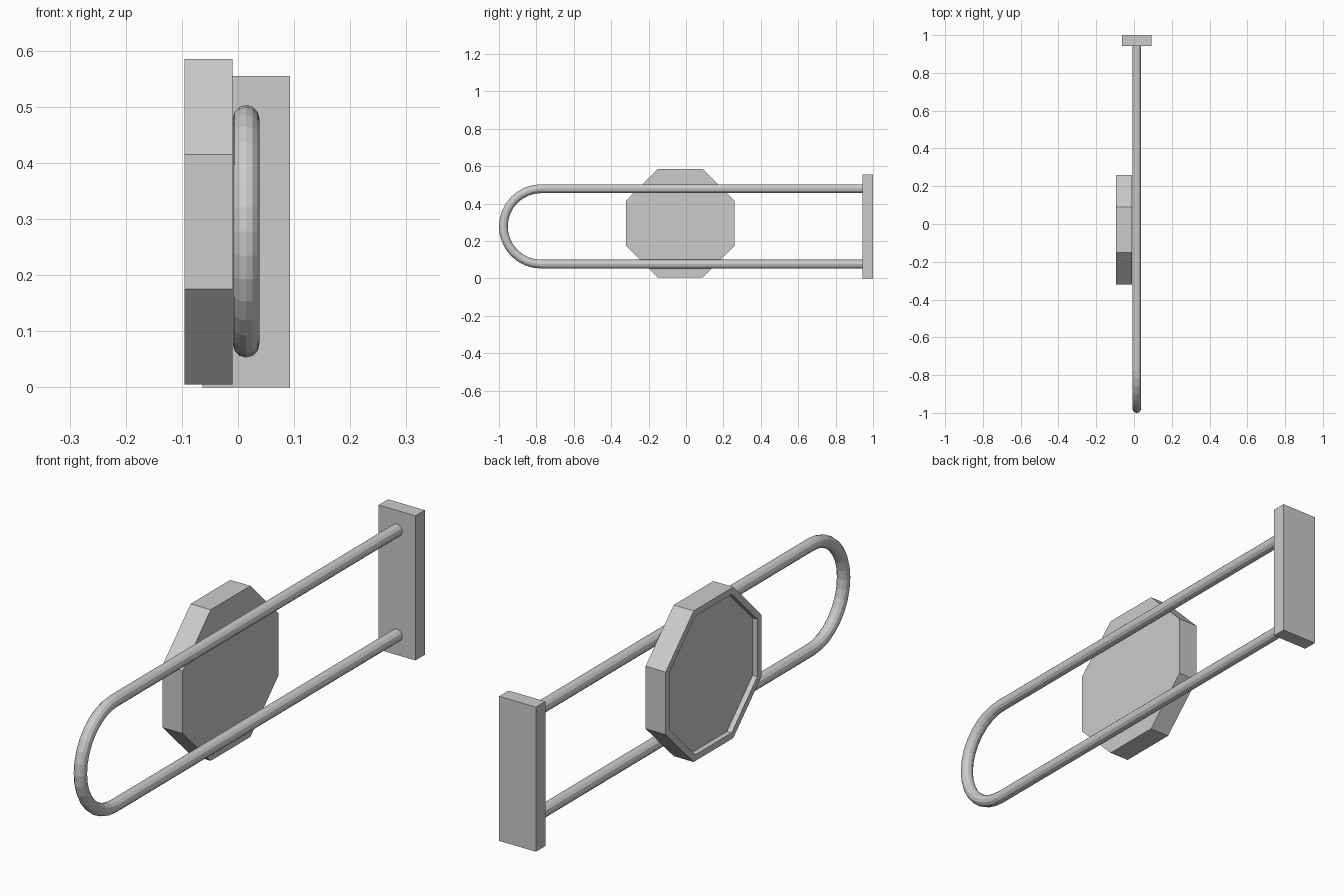
import bpy, bmesh
from math import pi, sin, cos
from mathutils import Vector

if "Cube" in bpy.data.objects:
    bpy.data.objects.remove(bpy.data.objects["Cube"])


def finish(name, bm):
    bmesh.ops.recalc_face_normals(bm, faces=bm.faces)
    mesh = bpy.data.meshes.new(name)
    bm.to_mesh(mesh)
    bm.free()
    ob = bpy.data.objects.new(name, mesh)
    bpy.context.collection.objects.link(ob)
    return ob


def box(name, lo, hi):
    bm = bmesh.new()
    bmesh.ops.create_cube(bm, size=1)
    lo, hi = Vector(lo), Vector(hi)
    for v in bm.verts:
        v.co = (lo + hi) / 2 + v.co * (hi - lo)
    return finish(name, bm)


# Wall plate
box("wall_plate", (-0.063, 0.943, 0), (0.093, 1.0, 0.555))

# U-shaped rail: a 12-sided section swept along two straights and a half circle
RX, R, BEND, MID_Z, BEND_Y, SIDES, STEPS = 0.0145, 0.0235, 0.2015, 0.278, -0.775, 12, 16
path = [(0.945, 0.0)] + [(BEND_Y, pi * i / STEPS) for i in range(STEPS + 1)] + [(0.945, pi)]
bm = bmesh.new()
rings = []
for y, a in path:
    ring = []
    for k in range(SIDES):
        t = 2 * pi * k / SIDES
        r = BEND + R * cos(t)
        ring.append(bm.verts.new((RX + R * sin(t), y - r * sin(a), MID_Z + r * cos(a))))
    rings.append(ring)
for p, q in zip(rings, rings[1:]):
    for k in range(SIDES):
        n = (k + 1) % SIDES
        bm.faces.new((p[k], p[n], q[n], q[k]))
bm.faces.new(rings[0])
bm.faces.new(rings[-1])
finish("grab_rail", bm)

# Octagonal pad with a shallow recess in its outer (-x) face
CY, CZ, HALF, RIM, X0, X1, DEPTH = -0.031, 0.295, 0.29, 0.024, -0.095, -0.01, 0.02
bm = bmesh.new()


def octagon(x, half):
    r = half / cos(pi / 8)
    return [bm.verts.new((x, CY + r * cos(pi / 8 + k * pi / 4), CZ + r * sin(pi / 8 + k * pi / 4)))
            for k in range(8)]


loops = [octagon(X1, HALF), octagon(X0, HALF), octagon(X0, HALF - RIM), octagon(X0 + DEPTH, HALF - RIM)]
for p, q in zip(loops, loops[1:]):
    for k in range(8):
        n = (k + 1) % 8
        bm.faces.new((p[k], p[n], q[n], q[k]))
bm.faces.new(loops[0])
bm.faces.new(loops[-1])
finish("octagonal_panel", bm)
